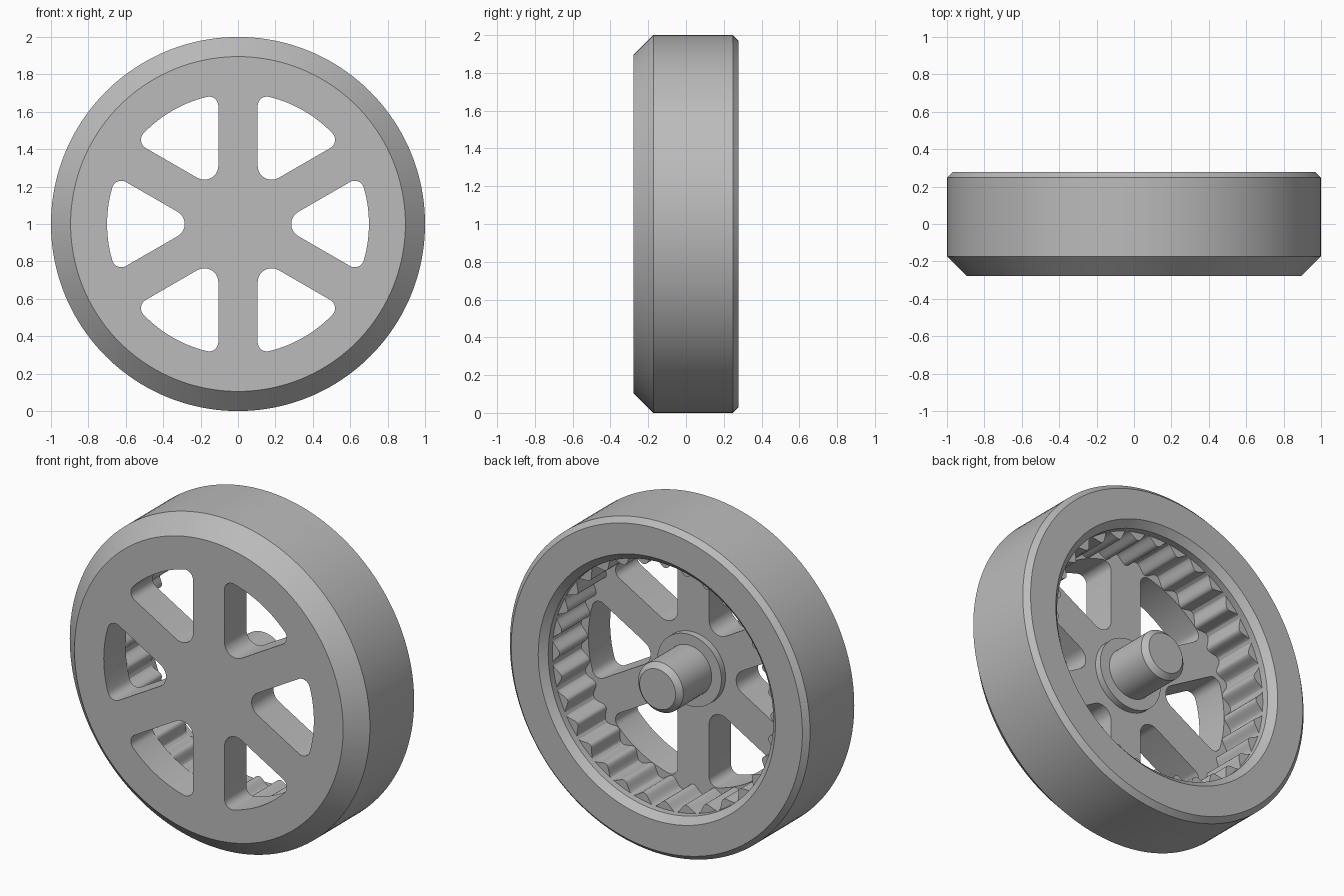
import bpy, bmesh
from math import sin, cos, asin, pi, radians

cube = bpy.data.objects.get("Cube")
if cube:
    bpy.data.objects.remove(cube)

FRONT, BACK, WEB = -0.278, 0.278, -0.07   # depths along y
grey = bpy.data.materials.new("plain grey")
grey.use_nodes = True
grey.diffuse_color = (0.5, 0.5, 0.5, 1)
grey.node_tree.nodes["Principled BSDF"].inputs["Base Color"].default_value = grey.diffuse_color


def smooth(ob):
    bpy.ops.object.select_all(action='DESELECT')
    ob.select_set(True)
    bpy.context.view_layer.objects.active = ob
    bpy.ops.object.shade_smooth_by_angle(angle=radians(28))


def sweep(name, profile, steps):
    """Turn a profile around the y axis; each entry is (radius function, y)."""
    bm = bmesh.new()
    rings = []
    for radius, y in profile:
        ring = []
        for i in range(steps):
            t = 2 * pi * i / steps
            r = radius(t) if callable(radius) else radius
            ring.append(bm.verts.new((r * cos(t), y, r * sin(t) + 1)))
        rings.append(ring)
    for a, b in zip(rings, rings[1:]):
        for i in range(steps):
            j = (i + 1) % steps
            bm.faces.new((a[i], a[j], b[j], b[i]))
    return bm, rings


def finish(name, bm):
    me = bpy.data.meshes.new(name)
    bm.to_mesh(me)
    bm.free()
    me.materials.append(grey)
    ob = bpy.data.objects.new(name, me)
    bpy.context.collection.objects.link(ob)
    smooth(ob)
    return ob


# Rim: chamfered outside, chamfered opening at the back
bm, _ = sweep("rim", [(0.895, FRONT), (1, -0.173), (1, 0.248), (0.97, BACK),
                      (0.79, BACK), (0.75, 0.24), (0.75, WEB)], 160)
finish("rim", bm)

# Internal gear: rounded teeth around the inside of the rim
TEETH = 32


def tooth(t):
    return 0.727 - 0.025 * cos(TEETH * t)


bm, _ = sweep("inner_teeth", [(0.755, 0.2), (tooth, 0.2), (tooth, WEB - 0.01)], TEETH * 16)
finish("inner_teeth", bm)

# Hub collar and axle as one stepped turning
bm, rings = sweep("axle", [(0.215, WEB - 0.02), (0.215, -0.03), (0.15, -0.03),
                           (0.15, 0.24), (0.12, 0.27)], 64)
bm.faces.new(list(reversed(rings[-1])))
bmesh.ops.recalc_face_normals(bm, faces=bm.faces)
finish("axle", bm)


# Spoked web: a disc outline with six rounded windows
def arc(cx, cy, r, start, end, n):
    return [(cx + r * cos(start + (end - start) * i / n),
             cy + r * sin(start + (end - start) * i / n)) for i in range(n + 1)]


def window(turn):
    half, outer, ro, ri = 0.105, 0.70, 0.05, 0.075
    a = pi / 6 - asin((half + ro) / (outer - ro))
    cx, cy = (outer - ro) * cos(a), (outer - ro) * sin(a)
    pts = arc(0, 0, outer, -a, a, 14)
    pts += arc(cx, cy, ro, a, 2 * pi / 3, 8)[1:]
    pts += arc(2 * (half + ri), 0, ri, 2 * pi / 3, 4 * pi / 3, 10)
    pts += arc(cx, -cy, ro, 4 * pi / 3, 2 * pi - a, 8)[:-1]
    return [(x * cos(turn) - y * sin(turn), x * sin(turn) + y * cos(turn)) for x, y in pts]


curve = bpy.data.curves.new("spoked_web", 'CURVE')
curve.dimensions = '2D'
curve.fill_mode = 'BOTH'
curve.extrude = (WEB - FRONT) / 2
outlines = [arc(0, 0, 0.895, 0, 2 * pi, 160)[:-1]]
outlines += [window(k * pi / 3) for k in range(6)]
for pts in outlines:
    spline = curve.splines.new('POLY')
    spline.points.add(len(pts) - 1)
    for p, (x, y) in zip(spline.points, pts):
        p.co = (x, y, 0, 1)
    spline.use_cyclic_u = True
curve.materials.append(grey)
web = bpy.data.objects.new("spoked_web", curve)
web.location = (0, (FRONT + WEB) / 2, 1)
web.rotation_euler = (pi / 2, 0, 0)
bpy.context.collection.objects.link(web)
bpy.ops.object.select_all(action='DESELECT')
web.select_set(True)
bpy.context.view_layer.objects.active = web
bpy.ops.object.convert(target='MESH')
web = bpy.context.view_layer.objects.active

# Weld the caps to the walls
bm = bmesh.new()
bm.from_mesh(web.data)
bmesh.ops.remove_doubles(bm, verts=bm.verts, dist=0.0005)
bmesh.ops.recalc_face_normals(bm, faces=bm.faces)
bm.to_mesh(web.data)
bm.free()
smooth(web)
